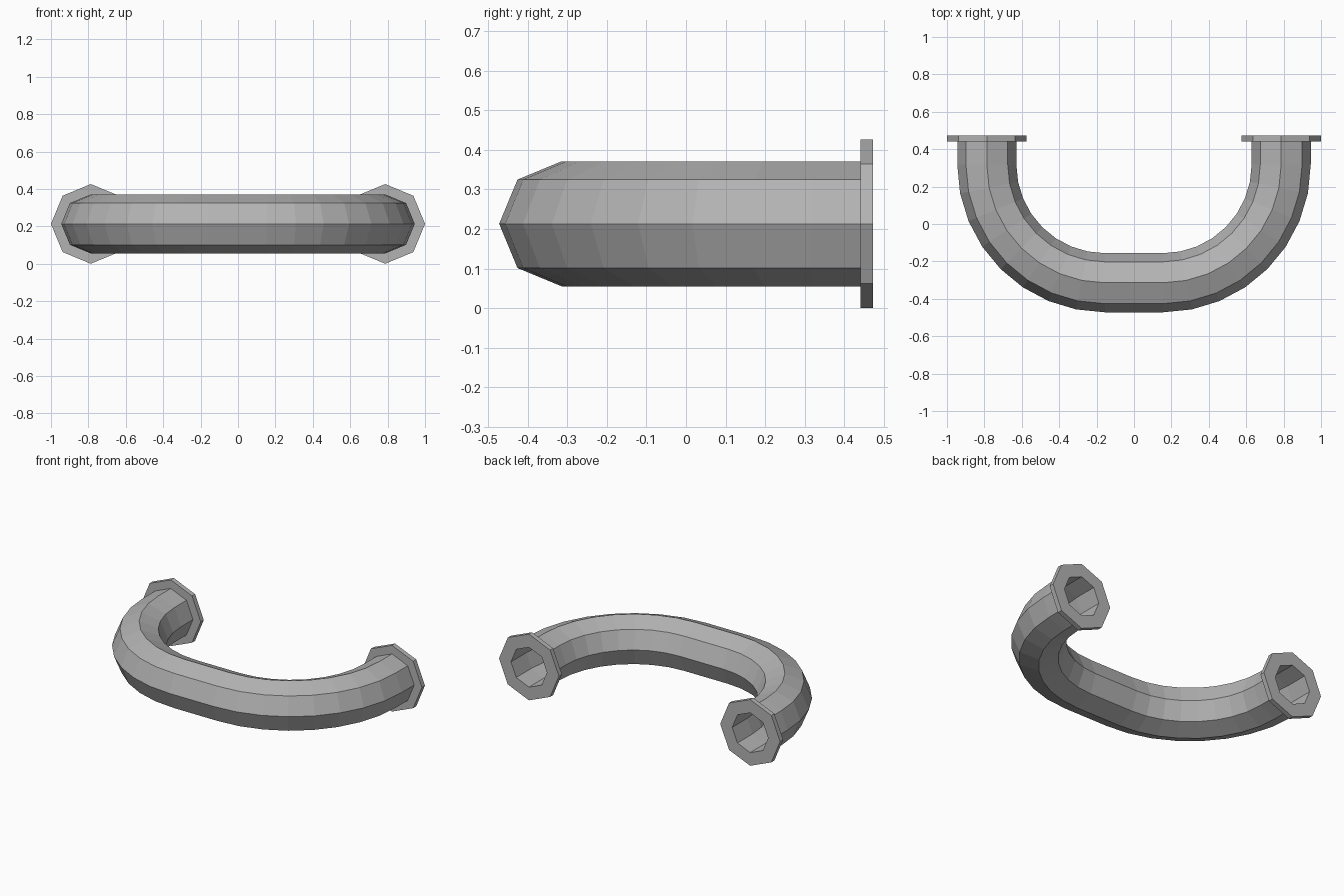
import bpy, bmesh, math

if "Cube" in bpy.data.objects:
    bpy.data.objects.remove(bpy.data.objects["Cube"])

SIDES = 8
Z = 0.213             # height of pipe centre line
R_OUT, R_IN, R_FLANGE = 0.158, 0.128, 0.213
ARC_X, ARC_Y, BEND = 0.155, 0.318, 0.632
Y_FLANGE, Y_END = 0.441, 0.472
X_END = ARC_X + BEND

# Centre line of the bends: (x, y, outward normal x, outward normal y)
arc = []
for i in range(9):
    a = math.radians(11.25 * i)
    c, s = math.cos(a), math.sin(a)
    arc.append((ARC_X + BEND * c, ARC_Y - BEND * s, c, -s))
bends = arc + [(-x, y, -nx, ny) for x, y, nx, ny in reversed(arc)]
right = (X_END, Y_FLANGE, 1, 0)
left = (-X_END, Y_FLANGE, -1, 0)
right_end = (X_END, Y_END, 1, 0)
left_end = (-X_END, Y_END, -1, 0)
path = [right] + bends + [left]

# Outer skin, left flange, hollow bore, right flange: one closed loop of rings
rings = [(p, R_OUT) for p in path]
rings += [(left, R_FLANGE), (left_end, R_FLANGE), (left_end, R_IN)]
rings += [(p, R_IN) for p in reversed(path)]
rings += [(right_end, R_IN), (right_end, R_FLANGE), (right, R_FLANGE)]

bm = bmesh.new()
loops = []
for (x, y, nx, ny), r in rings:
    loop = []
    for k in range(SIDES):
        t = 2 * math.pi * k / SIDES
        d = r * math.cos(t)
        loop.append(bm.verts.new((x + nx * d, y + ny * d, Z + r * math.sin(t))))
    loops.append(loop)
for i, a in enumerate(loops):
    b = loops[(i + 1) % len(loops)]
    for k in range(SIDES):
        n = (k + 1) % SIDES
        bm.faces.new((a[k], a[n], b[n], b[k]))
bmesh.ops.recalc_face_normals(bm, faces=bm.faces)

mesh = bpy.data.meshes.new("flanged_u_pipe")
bm.to_mesh(mesh)
bm.free()

# Plain grey metal
mat = bpy.data.materials.new("grey metal")
mat.diffuse_color = (0.45, 0.45, 0.45, 1)
mat.use_nodes = True
mat.node_tree.nodes["Principled BSDF"].inputs["Base Color"].default_value = mat.diffuse_color
mesh.materials.append(mat)
bpy.context.collection.objects.link(bpy.data.objects.new("flanged_u_pipe", mesh))
